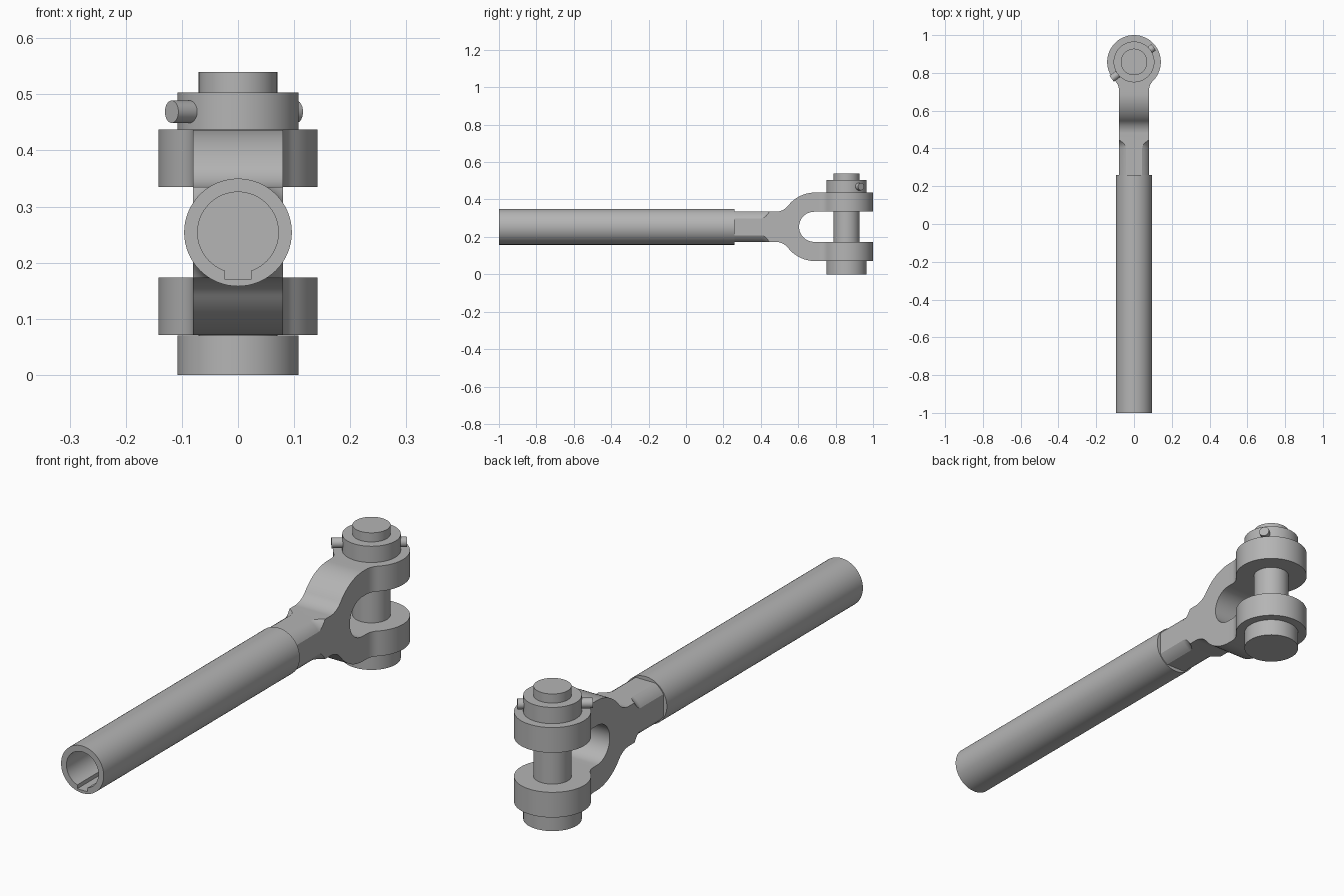
import bpy, bmesh
from math import sin, cos, pi, radians
from mathutils import Vector, Matrix

old = bpy.data.objects.get("Cube")
if old:
    bpy.data.objects.remove(old, do_unlink=True)

steel = bpy.data.materials.new("grey steel")
steel.use_nodes = True
colour = (0.46, 0.46, 0.46, 1)
steel.diffuse_color = colour
steel.node_tree.nodes["Principled BSDF"].inputs["Base Color"].default_value = colour

MID = 0.254      # height of the rod axis
PIN_Y = 0.858    # position of the clevis pin


def finish(name, bm):
    bmesh.ops.recalc_face_normals(bm, faces=bm.faces)
    mesh = bpy.data.meshes.new(name)
    bm.to_mesh(mesh)
    bm.free()
    obj = bpy.data.objects.new(name, mesh)
    bpy.context.collection.objects.link(obj)
    mesh.materials.append(steel)
    return obj


def arc(cx, cy, r, start, end, n=16):
    angles = [radians(start + (end - start) * i / n) for i in range(n + 1)]
    return [(cx + r * cos(a), cy + r * sin(a)) for a in angles]


def prism(name, points, place, direction):
    """Extrude a flat outline, placed in space by a function."""
    bm = bmesh.new()
    face = bm.faces.new([bm.verts.new(place(a, b)) for a, b in points])
    ext = bmesh.ops.extrude_face_region(bm, geom=[face])
    moved = [v for v in ext["geom"] if isinstance(v, bmesh.types.BMVert)]
    bmesh.ops.translate(bm, verts=moved, vec=direction)
    return finish(name, bm)


def lathe(name, profile, centre, axis, n=64):
    """Revolve (distance along axis, radius) pairs into a closed solid."""
    turn = Vector((0, 0, 1)).rotation_difference(Vector(axis)).to_matrix().to_4x4()
    bm = bmesh.new()
    rings = [[bm.verts.new((r * cos(2 * pi * i / n), r * sin(2 * pi * i / n), d))
              for i in range(n)] for d, r in profile]
    for low, high in zip(rings, rings[1:]):
        for i in range(n):
            j = (i + 1) % n
            bm.faces.new((low[i], low[j], high[j], high[i]))
    bm.faces.new(rings[0])
    bm.faces.new(rings[-1])
    bm.transform(Matrix.Translation(centre) @ turn)
    return finish(name, bm)


def boolean(target, cutter, operation):
    mod = target.modifiers.new("cut", "BOOLEAN")
    mod.operation, mod.object, mod.solver = operation, cutter, "EXACT"
    bpy.context.view_layer.objects.active = target
    bpy.ops.object.modifier_apply(modifier=mod.name)
    bpy.data.objects.remove(cutter, do_unlink=True)


def smooth(obj):
    bpy.ops.object.select_all(action="DESELECT")
    obj.select_set(True)
    bpy.context.view_layer.objects.active = obj
    bpy.ops.object.shade_smooth_by_angle(angle=radians(25))


# Socket tube with a blind bore and keyway
tube = lathe("socket_tube", [(-1, 0.096), (0.26, 0.096)], (0, 0, MID), (0, 1, 0))
bore = lathe("bore_cutter", [(-1.1, 0.072), (0.2, 0.072)], (0, 0, MID), (0, 1, 0))
boolean(tube, bore, "DIFFERENCE")
key = prism("key_cutter", [(-0.023, 0.17), (0.023, 0.17), (0.023, 0.22), (-0.023, 0.22)],
            lambda x, z: (x, -1.1, z), (0, 1.3, 0))
boolean(tube, key, "DIFFERENCE")

# Fork: side outline, with the upper half mirrored about the axis
outer = [(0.25, 0.081)] + arc(0.48, 0.165, 0.084, -90, -38) \
    + arc(0.69, 0, 0.183, 142, 90, 20) + [(1.1, 0.183)]
inner = [(1.1, 0.0805)] + arc(0.685, 0, 0.0805, 90, 270, 32) + [(1.1, -0.0805)]
lower = [(y, -z) for y, z in reversed(outer)]
fork = prism("clevis_fork", outer + inner + lower,
             lambda y, z: (-0.2, y, MID + z), (0.4, 0, 0))

# Fork plan: straight shank, fillets and round eyes
half = [(0.08, 0.2)] + arc(0.1456, 0.71, 0.0656, 180, 134.5, 8) \
    + arc(0, PIN_Y, 0.142, -45.5, 90, 32)
plan = half + [(-x, y) for x, y in reversed(half[:-1])]
boolean(fork, prism("plan_cutter", plan, lambda x, y: (x, y, -0.1), (0, 0, 0.8)), "INTERSECT")

# Rounded corners on the shank, flaring out before the fork
flare = [(0.2, 0.092)] + arc(0.402, 0.145, 0.053, -90, 0, 12) + [(0.46, 0.4), (1.3, 0.4)]
boolean(fork, lathe("shank_cutter", flare, (0, 0, MID), (0, 1, 0)), "INTERSECT")

# Clevis pin with head, and a retaining collar
pin = lathe("clevis_pin", [(0, 0.108), (0.07, 0.108), (0.07, 0.07), (0.54, 0.07)],
            (0, PIN_Y, 0), (0, 0, 1))
collar = lathe("retaining_collar", [(0.437, 0.108), (0.503, 0.108)], (0, PIN_Y, 0), (0, 0, 1))

# Cross pin through the collar
cross = lathe("cross_pin", [(-0.148, 0.02), (0.13, 0.02)], (0, PIN_Y, 0.469),
              (cos(radians(37)), sin(radians(37)), 0), 32)

for part in (tube, fork, pin, collar, cross):
    smooth(part)
